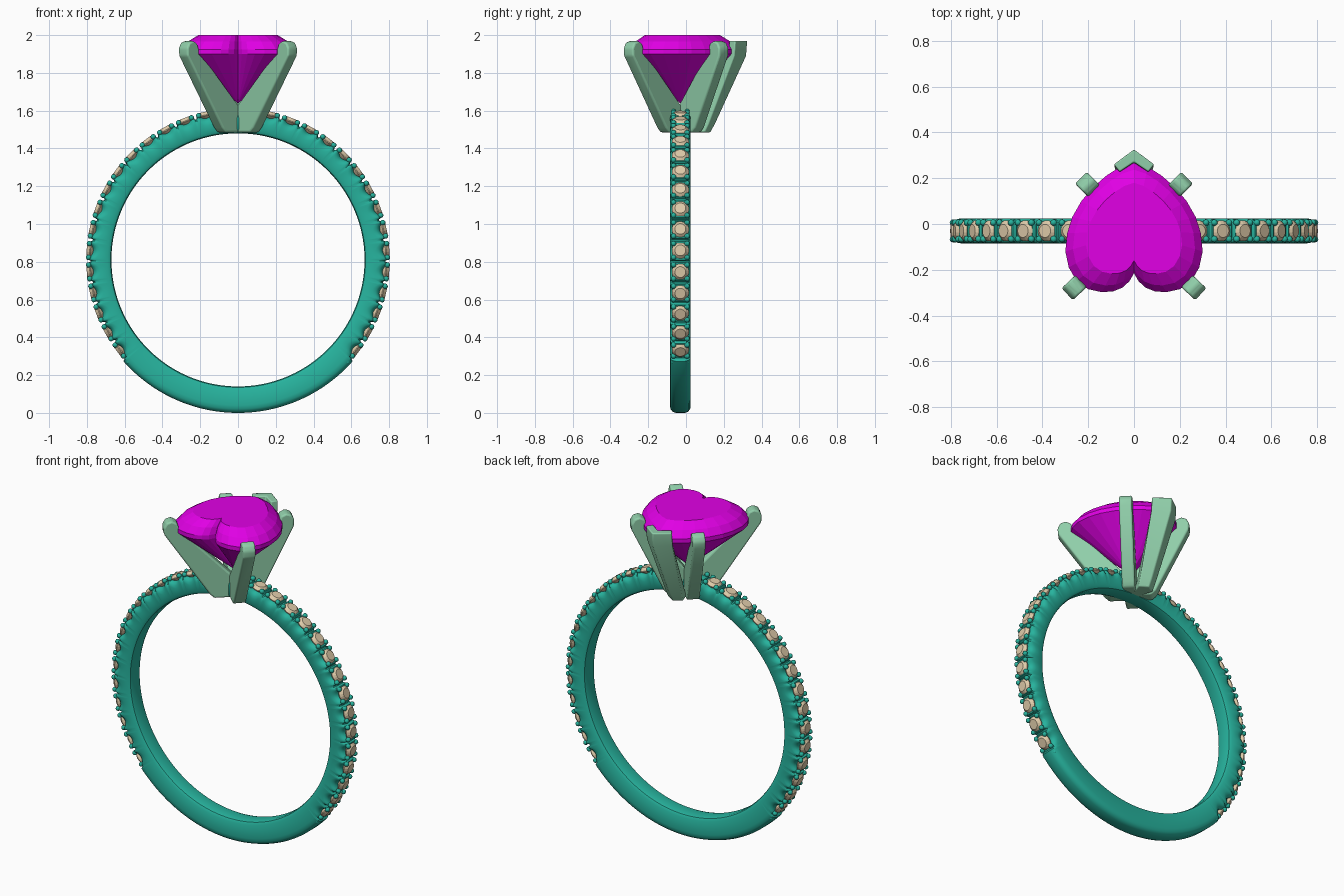
import bpy, bmesh, math
from mathutils import Matrix, Vector

if "Cube" in bpy.data.objects:
    bpy.data.objects.remove(bpy.data.objects["Cube"])

CY, CZ = -0.03, 0.81           # ring centre (y, z)
STEP, FIRST, COUNT = 8.2, -37.4, 15   # pave spacing in degrees


def material(name, rgb):
    m = bpy.data.materials.new(name)
    m.diffuse_color = (*rgb, 1)
    m.use_nodes = True
    m.node_tree.nodes["Principled BSDF"].inputs["Base Color"].default_value = m.diffuse_color
    return m


TEAL = material("teal_metal", (0.02, 0.45, 0.34))
GREEN = material("green_metal", (0.28, 0.62, 0.40))
PINK = material("magenta_gem", (0.75, 0.0, 0.78))
TAN = material("tan_gem", (0.74, 0.60, 0.40))


def finish(bm, name, mat, smooth=None, bevel=0):
    bmesh.ops.recalc_face_normals(bm, faces=bm.faces)
    me = bpy.data.meshes.new(name)
    bm.to_mesh(me)
    bm.free()
    me.materials.append(mat)
    ob = bpy.data.objects.new(name, me)
    bpy.context.collection.objects.link(ob)
    if bevel:
        b = ob.modifiers.new("bevel", 'BEVEL')
        b.width, b.segments, b.limit_method = bevel, 3, 'ANGLE'
        b.angle_limit = math.radians(25)
    if smooth:
        bpy.ops.object.select_all(action='DESELECT')
        ob.select_set(True)
        bpy.context.view_layer.objects.active = ob
        bpy.ops.object.shade_smooth_by_angle(angle=math.radians(smooth))
    return ob


def skin(bm, loops, closed):
    """Join equal vertex loops with quads; cap the ends unless closed."""
    rings = [[bm.verts.new(p) for p in l] for l in loops]
    n = len(rings[0])
    for i in range(len(rings) if closed else len(rings) - 1):
        a, b = rings[i], rings[(i + 1) % len(rings)]
        for j in range(n):
            k = (j + 1) % n
            bm.faces.new((a[j], a[k], b[k], b[j]))
    if not closed:
        bm.faces.new(rings[0])
        bm.faces.new(rings[-1])


# Band: rounded section swept round, scalloped under each small stone
def outer_radius(a):
    th = math.degrees(math.atan2(math.sin(a), abs(math.cos(a))))
    if th < FIRST - STEP / 2:
        return 0.81
    if th > FIRST + STEP * (COUNT - 0.5):
        return 0.785
    p = (th - FIRST) / STEP
    p = abs(p - round(p))
    if p < 0.33:
        return 0.768 + 0.022 * (p / 0.33) ** 2
    return 0.792 if p < 0.44 else 0.776


bm = bmesh.new()
loops = []
for i in range(720):
    a = math.radians(i / 2)
    ro = outer_radius(a)
    half = [(0.03, 0.67), (0.045, 0.675), (0.054, 0.69), (0.055, ro - 0.04),
            (0.052, ro - 0.021), (0.042, ro - 0.007), (0.025, ro)]
    sect = half + [(-y, r) for y, r in reversed(half)]
    loops.append([(r * math.cos(a), CY + y, CZ + r * math.sin(a)) for y, r in sect])
skin(bm, loops, True)
finish(bm, "band", TEAL, 40)


# Frame on the band: local x tangential, y across, z outwards
def band_frame(deg, side, r):
    t = math.radians(deg)
    out = Vector((side * math.cos(t), 0, math.sin(t)))
    y = Vector((0, 1, 0))
    x = y.cross(out)
    m = Matrix((x, y, out)).transposed().to_4x4()
    m.translation = Vector((0, CY, CZ)) + out * r
    return m


# Small stones and the beads that hold them
stones, beads = bmesh.new(), bmesh.new()
for side in (1, -1):
    for k in range(COUNT):
        m = band_frame(FIRST + k * STEP, side, 0.785)
        rings = []
        for rad, z in ((0.003, -0.035), (0.046, -0.003), (0.046, 0.002), (0.029, 0.018)):
            rings.append([m @ Vector((rad * math.cos((j + .5) * math.pi / 8),
                                      rad * math.sin((j + .5) * math.pi / 8), z))
                          for j in range(16)])
        skin(stones, rings, False)
    for k in range(COUNT + 1):
        m = band_frame(FIRST + (k - 0.5) * STEP, side, 0.791)
        for dx in (-0.02, 0.02):
            for dy in (-0.036, 0.036):
                bmesh.ops.create_icosphere(
                    beads, subdivisions=2, radius=0.0145,
                    matrix=m @ Matrix.Translation((dx, dy, 0)))
finish(stones, "band_stones", TAN)
finish(beads, "stone_beads", TEAL, 60)


# Blade prongs: radial profile given thickness, turned about the head axis
def prong(name, deg, tip):
    prof = [(-0.02, 1.485), (0.12, 1.485), (0.145, 1.51), (tip + 0.043, 1.89),
            (tip + 0.046, 1.93), (tip + 0.03, 1.96), (tip, 1.97),
            (tip - 0.03, 1.955), (tip - 0.044, 1.915), (0.0, 1.60), (-0.02, 1.60)]
    rot = Matrix.Translation((0, CY, 0)) @ Matrix.Rotation(math.radians(deg), 4, 'Z')
    b = bmesh.new()
    skin(b, [[rot @ Vector((r, y, z)) for r, z in prof] for y in (-0.036, 0.036)], False)
    finish(b, name, GREEN, 40, 0.014)


prong("front_right_prong", -43.5, 0.357)
prong("front_left_prong", 223.5, 0.357)
prong("back_right_prong", 45, 0.283)
prong("back_left_prong", 135, 0.283)

# Chevron prong guarding the heart's point
bm = bmesh.new()
loops = []
for y, z, w, d, t in ((0.13, 1.485, 0.05, 0.03, 0.13), (0.155, 1.53, 0.055, 0.035, 0.11),
                      (0.32, 1.89, 0.088, 0.065, 0.055), (0.326, 1.97, 0.088, 0.065, 0.055)):
    loops.append([(0, y, z), (w, y - d, z), (w - 0.025, y - d - t * 0.6, z),
                  (0, y - t, z), (0.025 - w, y - d - t * 0.6, z), (-w, y - d, z)])
skin(bm, loops, False)
finish(bm, "point_prong", GREEN, 40, 0.006)

# Heart gem: half outline mirrored, then table, girdle and culet
half = [(0, -0.215), (0.02, -0.25), (0.05, -0.278), (0.09, -0.294), (0.14, -0.298),
        (0.2, -0.285), (0.25, -0.25), (0.285, -0.19), (0.30, -0.12), (0.292, -0.04),
        (0.27, 0.03), (0.23, 0.1), (0.18, 0.16), (0.12, 0.212), (0.06, 0.25), (0, 0.27)]
outline = half + [(-x, y) for x, y in reversed(half[1:-1])]
bm = bmesh.new()
loops = []
for s, z in ((0.01, 1.64), (1, 1.90), (1, 1.925), (0.89, 1.965), (0.7, 2.0)):
    loops.append([(x * s, CY + (y - CY) * s, z) for x, y in outline])
skin(bm, loops, False)
finish(bm, "heart_gem", PINK)
